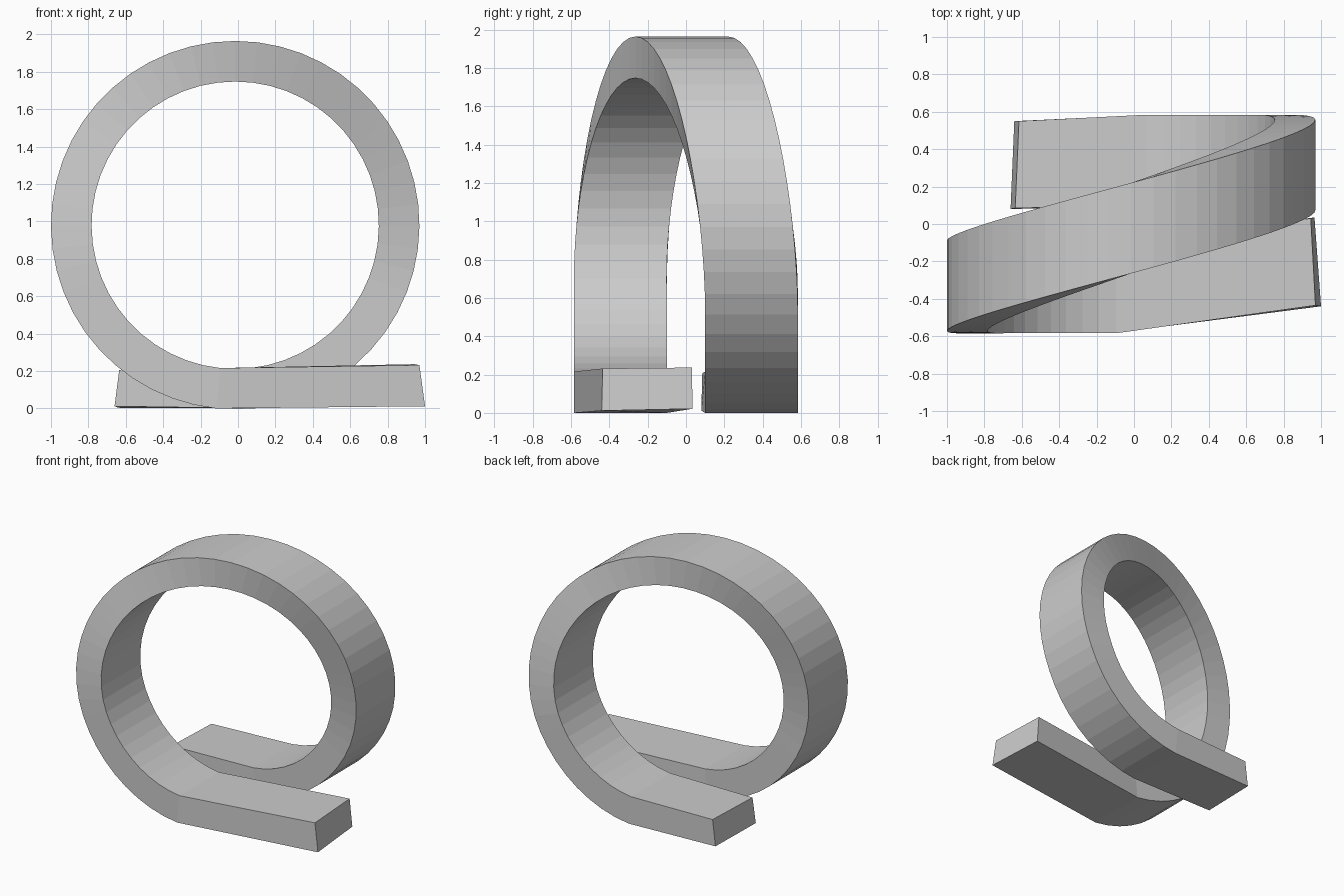
import bpy, bmesh
from math import sin, cos, pi, radians

if "Cube" in bpy.data.objects:
    bpy.data.objects.remove(bpy.data.objects["Cube"])

CX, CZ, R_OUT, R_IN, HALF = -0.015, 0.988, 0.985, 0.768, 0.242
STEPS = 50


def section(deg):
    """Rectangular section of the coil; 0 is the bottom, 90 the left, 180 the top."""
    a = radians(deg)
    off = max(-115, min(115, deg - 180))
    y = 0.342 * sin(off / 115 * pi / 2) - 0.022 * cos(off / 115 * pi / 2)
    return [(CX - r * sin(a), y + s * HALF, CZ - r * cos(a))
            for r, s in ((R_OUT, -1), (R_OUT, 1), (R_IN, 1), (R_IN, -1))]


# sections: front tail end, coil, back tail end
front_end = [(1.0, -0.44, 0.02), (0.965, 0.035, 0.03),
             (0.945, 0.03, 0.245), (0.97, -0.435, 0.24)]
back_end = [(-0.66, 0.08, 0.02), (-0.64, 0.55, 0.012),
            (-0.615, 0.55, 0.215), (-0.635, 0.085, 0.215)]
coil = [section(6 + 348 * i / STEPS) for i in range(STEPS + 1)]

# skin the sections into one closed band
bm = bmesh.new()
rings = [[bm.verts.new(p) for p in s] for s in [front_end] + coil + [back_end]]
for a, b in zip(rings, rings[1:]):
    for i in range(4):
        j = (i + 1) % 4
        bm.faces.new((a[i], a[j], b[j], b[i]))
bm.faces.new(rings[0][::-1])
bm.faces.new(rings[-1])
bmesh.ops.recalc_face_normals(bm, faces=bm.faces)

# stand on the ground
low = min(v.co.z for v in bm.verts)
bmesh.ops.translate(bm, verts=bm.verts, vec=(0, 0, -low))

mesh = bpy.data.meshes.new("loop_band")
bm.to_mesh(mesh)
bm.free()
bpy.context.collection.objects.link(bpy.data.objects.new("loop_band", mesh))
